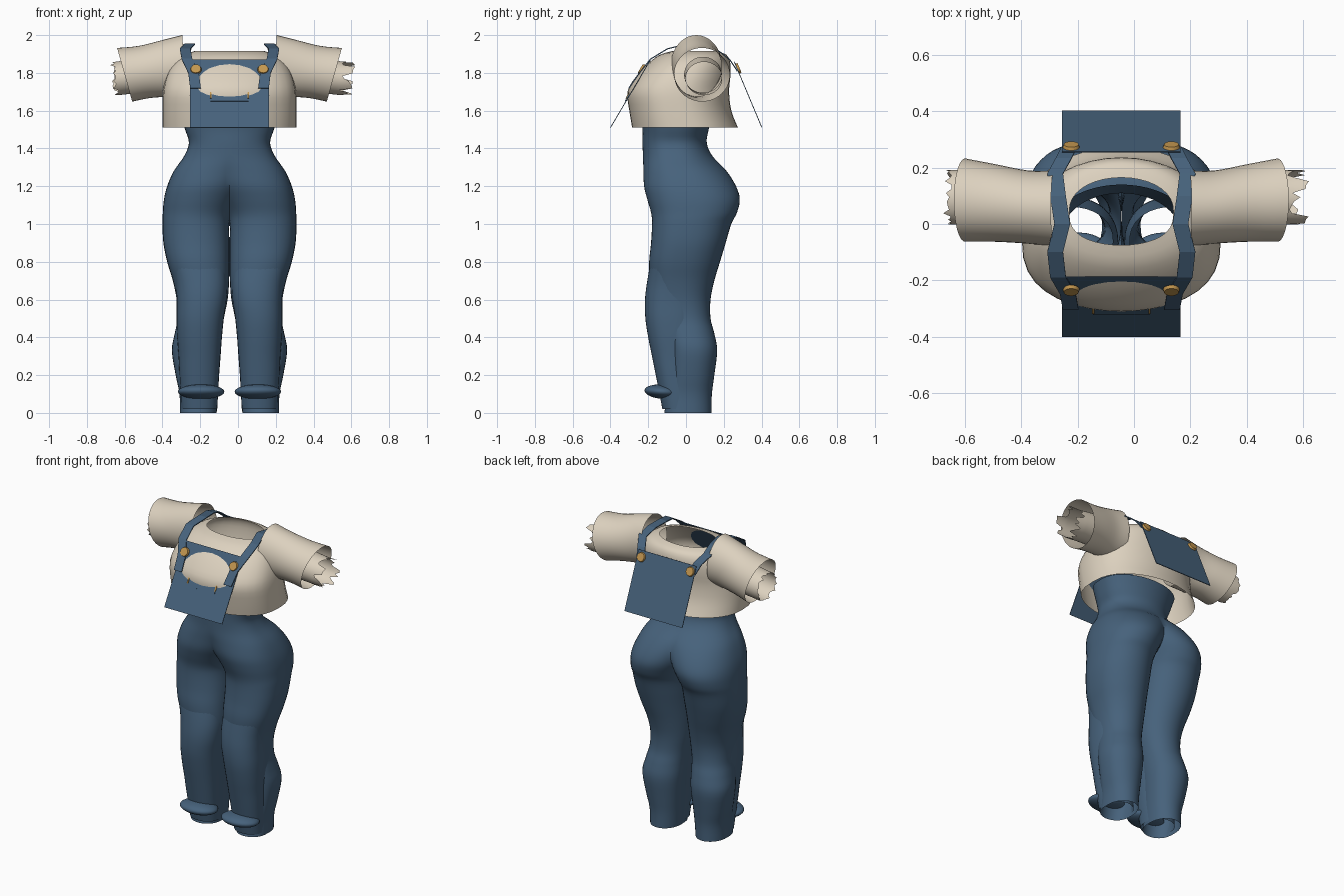
import bpy, bmesh, math, random
from mathutils import Vector

random.seed(4)
CX = -0.045  # body centre line
if "Cube" in bpy.data.objects:
    bpy.data.objects.remove(bpy.data.objects["Cube"], do_unlink=True)


def material(name, rgb):
    m = bpy.data.materials.new(name)
    m.use_nodes = True
    m.diffuse_color = (*rgb, 1)
    m.node_tree.nodes["Principled BSDF"].inputs["Base Color"].default_value = (*rgb, 1)
    return m


DENIM = material("denim blue", (0.062, 0.122, 0.2))
CREAM = material("cream cotton", (0.72, 0.64, 0.52))
BRASS = material("brass", (0.55, 0.31, 0.08))


def finish(name, bm, mat, smooth=True):
    bmesh.ops.remove_doubles(bm, verts=bm.verts, dist=1e-4)
    bmesh.ops.recalc_face_normals(bm, faces=bm.faces)
    me = bpy.data.meshes.new(name)
    bm.to_mesh(me)
    bm.free()
    me.materials.append(mat)
    ob = bpy.data.objects.new(name, me)
    bpy.context.collection.objects.link(ob)
    if smooth:
        bpy.ops.object.select_all(action='DESELECT')
        ob.select_set(True)
        bpy.context.view_layer.objects.active = ob
        bpy.ops.object.shade_smooth_by_angle(angle=math.radians(45))
    return ob


def loft(bm, rings):
    rows = [[bm.verts.new(p) for p in r] for r in rings]
    for r, q in zip(rows, rows[1:]):
        for i in range(len(r) - 1):
            bm.faces.new((r[i], r[i + 1], q[i + 1], q[i]))


def refine(rows, n=4):
    # Catmull-Rom interpolation between profile rows
    out = []
    for i in range(len(rows) - 1):
        a, b, c, d = (rows[max(0, min(len(rows) - 1, i + k))] for k in (-1, 0, 1, 2))
        for s in range(n):
            t = s / n
            out.append([0.5 * (2 * q + (r - p) * t + (2 * p - 5 * q + 4 * r - w) * t * t
                               + (3 * q - p - 3 * r + w) * t ** 3)
                        for p, q, r, w in zip(a, b, c, d)])
    return out + [list(rows[-1])]


def section(z, inner, outer, front, back, side=1, full=False, power=0.7, n=36):
    # Rounded section; an inner edge past the centre line is cut open there
    if not full and z <= 1.0:
        inner = max(inner, 0.001)
    xc, a = (inner + outer) / 2, (outer - inner) / 2
    yc, b = (front + back) / 2, (back - front) / 2
    end = math.pi if full or inner >= 0 else math.acos(-xc / a)
    pts = []
    for i in range(n + 1):
        t = -end + 2 * end * i / n
        s = math.sin(t)
        y = -abs(s) ** power if s < 0 else s ** 0.9
        pts.append(Vector((CX + side * (xc + a * math.cos(t)), yc + b * y, z)))
    return pts


# Trousers: z, inner edge, outer edge, front, back
trouser_rows = [
    (1.58, -.26, .26, -.24, .14), (1.50, -.235, .235, -.23, .12),
    (1.43, -.215, .215, -.23, .11), (1.36, -.22, .24, -.228, .14),
    (1.28, -.15, .295, -.225, .215), (1.20, -.09, .33, -.222, .265),
    (1.13, -.045, .347, -.205, .285), (1.06, -.01, .353, -.185, .27),
    (1.0, .001, .355, -.18, .24), (.9, .001, .35, -.185, .21),
    (.8, .001, .33, -.195, .18), (.7, .002, .3, -.19, .15),
    (.6, .01, .28, -.17, .13), (.5, .03, .275, -.13, .13),
    (.42, .04, .29, -.11, .15), (.33, .045, .305, -.09, .165),
    (.2, .055, .285, -.09, .15), (.1, .062, .265, -.1, .137),
    (0, .068, .262, -.115, .135)]
bm = bmesh.new()
for side in (1, -1):
    loft(bm, [section(*r, side) for r in refine(trouser_rows)])
finish("trousers", bm, DENIM)

# Loose front of each trouser leg
front_rows = [
    (.84, .03, .32, -.18, .06), (.7, .012, .288, -.205, .08),
    (.6, .015, .28, -.217, .09), (.5, .03, .28, -.215, .09),
    (.4, .04, .277, -.2, .09), (.3, .048, .27, -.18, .08),
    (.2, .055, .265, -.16, .07), (.02, .065, .255, -.125, .08)]

# Shirt body: z, half width, front, back
shirt_rows = [
    (1.51, .355, -.285, .275), (1.6, .355, -.3, .24), (1.7, .352, -.31, .228),
    (1.78, .335, -.265, .235), (1.85, .3, -.2, .235), (1.895, .245, -.14, .215),
    (1.915, .185, -.075, .165)]
bm = bmesh.new()
loft(bm, [section(z, -w, w, f, b, full=True) for z, w, f, b in refine(shirt_rows, 3)])
finish("shirt_body", bm, CREAM)


def tube(name, rings, side, jag=0):
    # Rings: distance from centre line, y, z, y radius, z radius, lean
    bm = bmesh.new()
    out = []
    for x, y, z, ry, rz, lean in refine(rings):
        out.append([Vector((CX + side * (x + lean * math.sin(t)), y + ry * math.cos(t),
                            z + rz * math.sin(t)))
                    for t in (2 * math.pi * i / 40 for i in range(41))])
    if jag:
        for p in out[-1][:-1]:
            p.x += side * random.uniform(-.3, 1) * jag
        out[-1][-1] = out[-1][0].copy()
    loft(bm, out)
    finish(name, bm, CREAM)


def front_y(z):
    return -.40 + (z - 1.51) * .59


def back_y(z):
    return .402 - (z - 1.51) * .42


def plate(name, x0, x1, z0, z1, surface, offset, mat):
    bm = bmesh.new()
    bm.faces.new([bm.verts.new((x, surface(z) + offset, z))
                  for x, z in ((x0, z0), (x1, z0), (x1, z1), (x0, z1))])
    ob = finish(name, bm, mat, False)
    mod = ob.modifiers.new("thickness", 'SOLIDIFY')
    mod.thickness, mod.offset = .004, 0


def button(name, x, y, z, normal):
    bm = bmesh.new()
    bmesh.ops.create_cone(bm, cap_ends=True, segments=24, radius1=.03, radius2=.026, depth=.012)
    ob = finish(name, bm, BRASS)
    ob.rotation_euler = Vector(normal).to_track_quat('Z', 'Y').to_euler()
    ob.location = (x, y, z)


# Bib, back panel and pocket
plate("front_bib", CX - .21, CX + .21, 1.51, 1.87, front_y, 0, DENIM)
plate("back_panel", CX - .21, CX + .21, 1.51, 1.86, back_y, 0, DENIM)
plate("bib_pocket", CX - .1, CX + .1, 1.65, 1.785, front_y, -.005, DENIM)

strap_path = [(.18, -.305, 1.72), (.19, -.25, 1.80), (.225, -.19, 1.875), (.235, -.1, 1.93),
              (.21, 0, 1.955), (.225, .1, 1.945), (.235, .18, 1.915), (.205, .235, 1.87),
              (.185, .275, 1.81)]

for label, side in (("left", 1), ("right", -1)):
    bm = bmesh.new()
    loft(bm, [section(*r, side) for r in refine(front_rows)])
    finish(label + "_leg_front", bm, DENIM)

    # Puffed hem roll
    bm = bmesh.new()
    bmesh.ops.create_uvsphere(bm, u_segments=32, v_segments=16, radius=1)
    bmesh.ops.scale(bm, vec=(.123, .095, .038), verts=bm.verts)
    hem = finish(label + "_hem_roll", bm, DENIM)
    hem.location = (CX + side * .15, -.125, .112)
    hem.rotation_euler.x = -.08

    # Short sleeve with a frayed inner sleeve
    tube(label + "_sleeve", [(.24, .055, 1.84, .135, .16, .01), (.33, .06, 1.825, .13, .15, .02),
                             (.45, .075, 1.805, .138, .138, .03),
                             (.555, .085, 1.79, .148, .142, .04)], side)
    tube(label + "_inner_sleeve", [(.42, .09, 1.79, .1, .095, .01), (.52, .093, 1.78, .098, .09, .01),
                                   (.6, .095, 1.77, .097, .088, .01)],
         side, .065 if side > 0 else .025)

    # Shoulder strap
    bm = bmesh.new()
    loft(bm, [[Vector((CX + side * (x + w), y, z)) for w in (-.028, .028)]
              for x, y, z in strap_path])
    strap = finish(label + "_strap", bm, DENIM, False)
    strap.modifiers.new("thickness", 'SOLIDIFY').thickness = .006

    # Brass fittings
    button(label + "_front_button", CX + side * .178, front_y(1.82) - .02, 1.82, (0, -.86, .5))
    button(label + "_back_button", CX + side * .178, back_y(1.825) + .008, 1.825, (0, .92, .39))
    x = CX + side * .1
    plate(label + "_pocket_trim", x - .004, x + .004, 1.665, 1.755, front_y, -.01, BRASS)
